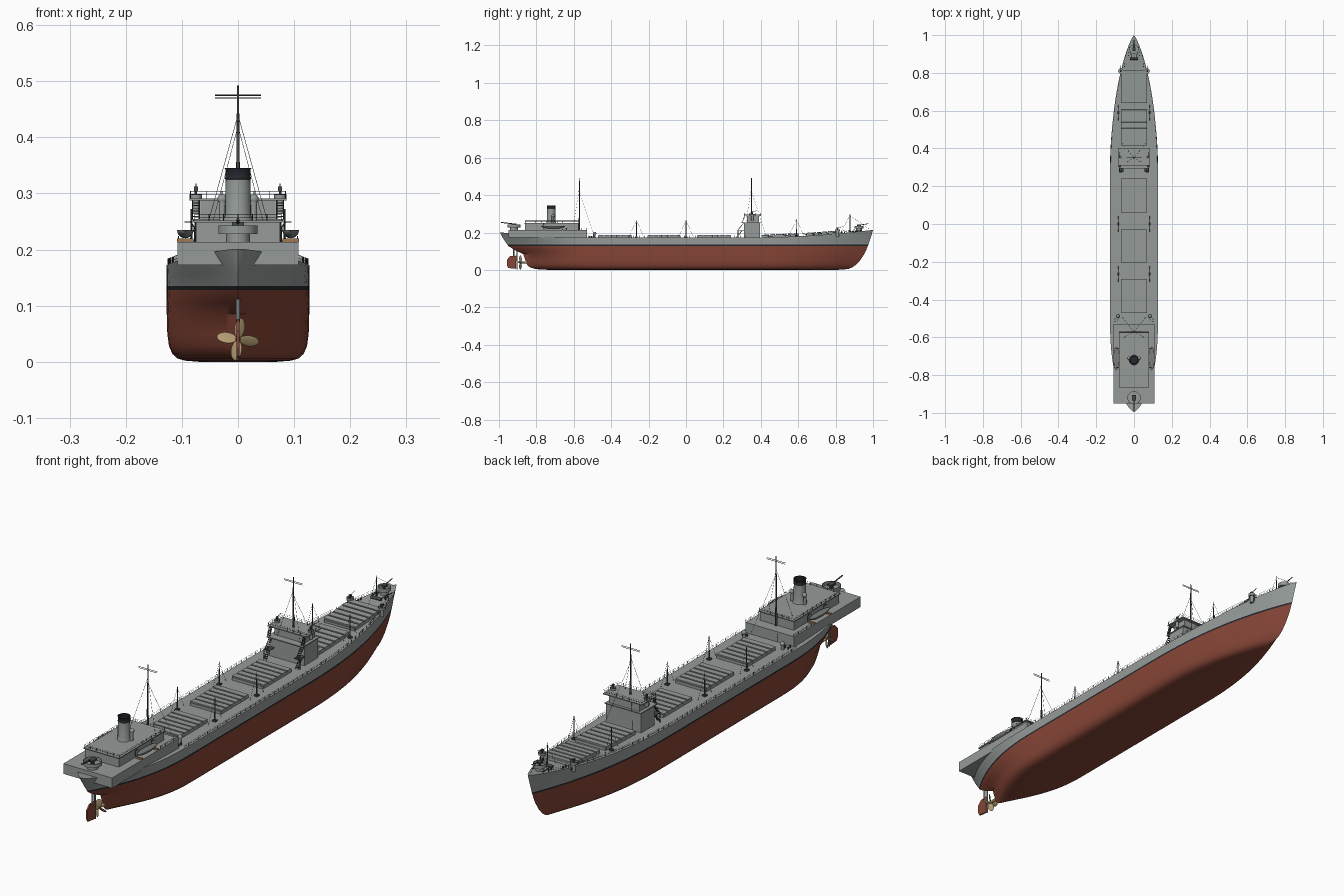
import bpy, bmesh, math
from mathutils import Matrix, Vector

if "Cube" in bpy.data.objects:
    bpy.data.objects.remove(bpy.data.objects["Cube"])

def mat(name, c):
    m = bpy.data.materials.new(name)
    m.diffuse_color = (*c, 1)
    m.use_nodes = True
    m.node_tree.nodes["Principled BSDF"].inputs["Base Color"].default_value = m.diffuse_color
    return m

GREY = mat("hull_grey", (.30, .33, .32))
RED = mat("bottom_red", (.24, .06, .038))
BLACK = mat("boot_black", (.018, .021, .027))
DARK = mat("fitting_dark", (.06, .068, .07))
MID = mat("boat_grey", (.19, .21, .205))
BRASS = mat("brass", (.45, .33, .17))
WOOD = mat("skid_wood", (.35, .19, .08))

def finish(name, bm, mats, angle=None):
    bmesh.ops.recalc_face_normals(bm, faces=bm.faces)
    me = bpy.data.meshes.new(name)
    bm.to_mesh(me)
    bm.free()
    for m in mats:
        me.materials.append(m)
    ob = bpy.data.objects.new(name, me)
    bpy.context.collection.objects.link(ob)
    if angle:
        bpy.ops.object.select_all(action='DESELECT')
        ob.select_set(True)
        bpy.context.view_layer.objects.active = ob
        bpy.ops.object.shade_smooth_by_angle(angle=math.radians(angle))
    return ob

def box(bm, x0, x1, y0, y1, z0, z1, rx=0):
    M = (Matrix.Translation(((x0+x1)/2, (y0+y1)/2, (z0+z1)/2)) @ Matrix.Rotation(rx, 4, 'X')
         @ Matrix.Diagonal((x1-x0, y1-y0, z1-z0, 1)))
    bmesh.ops.create_cube(bm, size=1, matrix=M)

def rod(bm, a, b, r, r2=None, n=6):
    a, b = Vector(a), Vector(b)
    M = Matrix.Translation((a+b)/2) @ (b-a).to_track_quat('Z', 'Y').to_matrix().to_4x4()
    bmesh.ops.create_cone(bm, cap_ends=True, segments=n, radius1=r, radius2=r if r2 is None else r2,
                          depth=(b-a).length, matrix=M)

def ball(bm, c, s, rot=Matrix()):
    M = Matrix.Translation(c) @ rot @ Matrix.Diagonal((*s, 1))
    bmesh.ops.create_uvsphere(bm, u_segments=14, v_segments=8, radius=1, matrix=M)

def lathe(bm, x, y, prof, n=20):
    rings = [[bm.verts.new((x+r*math.cos(2*math.pi*k/n), y+r*math.sin(2*math.pi*k/n), z))
              for k in range(n)] for r, z in prof]
    for A, B in zip(rings, rings[1:]):
        for k in range(n):
            bm.faces.new((A[k], A[(k+1) % n], B[(k+1) % n], B[k]))

def deck(y):
    return .172 + .042*max(0, (y-.3)/.7)**2 + .03*max(0, (-y-.5)/.5)**2

def half_breadth(y, B, ys, yb, low):
    # fuller at the deck, finer towards the keel (low = 0 at deck, 1 at keel)
    b0, s0 = .2+.1*low, -.495+.04*low
    if y > 0:
        u = min(1, max(0, (y-b0)/(yb-b0)))
        return B*(1-u**2.35)**(.8+.35*low)
    u = min(1, max(0, (s0-y)/(s0-ys)))
    return B*(1-u**(2.5-.3*low))**(.7+.5*low)

# Hull: waterlines (z, midship half breadth, stern end, bow end), last ones follow the sheer
LEVELS = [(0, .07, -.72, .80), (.002, .095, -.78, .84), (.006, .108, -.81, .87), (.014, .117, -.835, .89),
          (.028, .123, -.85, .91), (.05, .126, -.858, .93), (.085, .127, -.87, .953), (.105, .127, -.915, .963),
          (.128, .127, -.95, .972), (.135, .127, -.955, .975), (.4, .127, -.973, .985), (.7, .127, -.985, .993),
          (1, .127, -.995, 1)]
bm = bmesh.new()
N, rings = 56, []
for i in range(N+1):
    s = (1-math.cos(math.pi*i/N))/2
    side = []
    for z, B, ys, yb in LEVELS:
        y = ys+(yb-ys)*s
        low = .55*(1-z) if z > .2 else 1-.45*z/.135
        zz = .135+(deck(y)-.135)*z if z > .2 else z
        side.append((half_breadth(y, B, ys, yb, low), y, zz))
    pts = [(-x, y, z) for x, y, z in reversed(side)] + side
    rings.append([bm.verts.new(p) for p in pts])
for A, B in zip(rings, rings[1:]):
    for k in range(len(A)):
        j = (k+1) % len(A)
        bm.faces.new((A[k], A[j], B[j], B[k]))
bmesh.ops.remove_doubles(bm, verts=bm.verts, dist=1e-5)
for f in bm.faces:
    z = f.calc_center_median().z
    f.material_index = 0 if z > .1349 else 2 if z > .128 else 1
finish("hull", bm, [GREY, RED, BLACK], 35)

# Hatches: coaming with cross planks, following the sheer
co, pl = bmesh.new(), bmesh.new()
for y0, y1 in ((.64, .815), (.415, .605), (.06, .24), (-.205, -.03), (-.47, -.29)):
    slope = math.atan((deck(y1)-deck(y0))/(y1-y0))
    z = deck((y0+y1)/2)
    box(co, -.068, .068, y0, y1, z-.006, z+.011, slope)
    w = (y1-y0)/6
    for k in range(6):
        a = y0+k*w
        c = deck(y0)+(deck(y1)-deck(y0))*(k+.5)/6
        box(pl, -.07, .07, a+.003, a+w-.003, c+.009, c+.016, slope)
finish("hatch_coamings", co, [GREY])
finish("hatch_covers", pl, [GREY])

# Poop block, after house and bridge
bm = bmesh.new()
box(bm, -.108, .108, -.95, -.53, .172, .213)
finish("poop_block", bm, [GREY])
bm = bmesh.new()
box(bm, -.075, .075, -.86, -.575, .213, .248)
box(bm, -.079, .079, -.865, -.57, .248, .252)
finish("after_house", bm, [GREY])
bm = bmesh.new()
box(bm, -.077, .077, .31, .395, .165, .25)
box(bm, -.08, .08, .295, .4, .25, .254)
box(bm, -.067, .067, .325, .39, .254, .287)
box(bm, -.086, .086, .31, .402, .287, .291)
finish("bridge_house", bm, [GREY])

# Funnel
bm = bmesh.new()
lathe(bm, 0, -.72, [(.027, .25), (.023, .262), (.022, .326)], 24)
finish("funnel", bm, [GREY], 40)
bm = bmesh.new()
lathe(bm, 0, -.72, [(.022, .325), (.0235, .326), (.0225, .33), (.0225, .343), (.024, .345), (.019, .345),
                    (.019, .335), (0, .335)], 24)
finish("funnel_cap", bm, [BLACK], 40)

# Cowl vents beside funnel and bridge
bm = bmesh.new()
for s in (-1, 1):
    for x, y, z0, z1 in ((.028, -.712, .25, .29), (.085, -.49, .17, .195)):
        rod(bm, (s*x, y, z0), (s*x, y, z1), .006, n=12)
        ball(bm, (s*x, y+.002, z1), (.009, .009, .009))
finish("cowl_vents", bm, [GREY], 40)

# Masts, posts with winches, stays
ma, st, wi = bmesh.new(), bmesh.new(), bmesh.new()
for y, z0 in ((-.57, .2), (.35, .29)):
    rod(ma, (0, y, z0), (0, y, .492), .004, .0018, 10)
    for z in (.47, .475):
        rod(ma, (-.041, y, z), (.041, y, z), .001)
    for s in (-1, 1):
        rod(st, (0, y, .44), (s*.052, y-.03, .252), .0005, n=4)
        rod(st, (0, y, .42), (s*.06, y+.075, deck(y)+.02), .0005, n=4)
for y in (-.265, 0, .59):
    for s in (-1, 1):
        d = deck(y)
        rod(ma, (s*.083, y, d), (s*.083, y, d+.093), .0026, .0015, 8)
        box(wi, s*.083-.007, s*.083+.007, y-.007, y+.007, d-.002, d+.006)
        for e in (-1, 1):
            rod(st, (s*.083, y, d+.09), (s*.083, y+e*.042, d), .0005, n=4)
rod(ma, (0, .877, .195), (0, .877, .297), .0025, .0015, 8)
rod(st, (0, .877, .29), (0, .985, .215), .0005, n=4)
rod(st, (0, .877, .29), (0, .82, .19), .0005, n=4)
# Forecastle windlass, bollards and bulkhead line
rod(wi, (-.022, .875, .207), (.022, .875, .207), .006, n=12)
box(wi, -.07, .07, .818, .822, .185, .194)
for s in (-1, 1):
    for y, x in ((.9, .028), (.84, .05), (-.51, .1), (-.50, .085)):
        for e in (-.007, .007):
            rod(wi, (s*x, y+e, deck(y)-.004), (s*x, y+e, deck(y)+.009), .003, n=8)
    rod(wi, (s*.012, .88, .204), (s*.025, .94, .211), .002)
finish("masts_and_posts", ma, [DARK], 40)
finish("stays", st, [DARK])
finish("deck_gear", wi, [DARK])

# Gun tubs and guns
tu, gu = bmesh.new(), bmesh.new()
for x, y, z, r, aim in ((0, -.92, .228, .035, -1), (0, .925, .221, .025, 1), (-.07, .81, .206, .014, 1),
                        (.07, .81, .206, .014, 1), (-.075, .355, .291, .011, 1), (.075, .355, .291, .011, 1)):
    h = .015*min(1, r/.02)
    lathe(tu, x, y, [(0, z), (r, z), (r, z+h), (r*.93, z+h), (r*.93, z+.002), (0, z+.002)])
    rod(tu, (x, y, z-.028 if r < .03 else z-.016), (x, y, z), r*.6, n=12)
    rod(gu, (x, y, z), (x, y, z+.016), r*.2, n=8)
    box(gu, x-r*.3, x+r*.3, y-r*.4, y+r*.4, z+.013, z+.021)
    rod(gu, (x, y, z+.018), (x, y+aim*r*2, z+.026), max(.001, r*.07), n=8)
finish("gun_tubs", tu, [GREY], 40)
finish("guns", gu, [DARK])

# Lifeboats on skids with davits
bo, da, sk = bmesh.new(), bmesh.new(), bmesh.new()
for s in (-1, 1):
    ball(bo, (s*.094, -.71, .234), (.015, .062, .014))
    for y in (-.76, -.66):
        box(sk, s*.094-.015, s*.094+.015, y-.003, y+.003, .213, .22)
        P = [(s*.077, y, .213), (s*.078, y, .24), (s*.085, y, .249), (s*.095, y, .249)]
        for a, b in zip(P, P[1:]):
            rod(da, a, b, .0012)
bmesh.ops.bisect_plane(bo, geom=bo.verts[:]+bo.edges[:]+bo.faces[:], plane_co=(0, 0, .2345),
                       plane_no=(0, 0, 1), clear_outer=True)
bmesh.ops.holes_fill(bo, edges=[e for e in bo.edges if e.is_boundary])
finish("lifeboats", bo, [MID], 40)
finish("davits", da, [DARK])
finish("boat_skids", sk, [WOOD])

# Stairs and landings behind the bridge
bm = bmesh.new()
for s in (-1, 1):
    for x, a, b in ((.07, (.27, .172), (.3, .21)), (.07, (.275, .21), (.31, .252)), (.075, (.3, .254), (.315, .288))):
        for e in (-.006, .006):
            rod(bm, (s*x+e, *a), (s*x+e, *b), .0011, n=4)
        for k in range(1, 7):
            y, z = (a[i]+(b[i]-a[i])*k/7 for i in (0, 1))
            box(bm, s*x-.006, s*x+.006, y-.003, y+.003, z-.0007, z+.0007)
    box(bm, s*.068-.012, s*.068+.012, .275, .31, .208, .211)
    rod(bm, (s*.08, .278, .17), (s*.08, .278, .21), .0015)
finish("stairs", bm, [DARK])

# Railings along the deck edges and house tops
bm = bmesh.new()
def rail(pts, h=.012):
    for a, b in zip(pts, pts[1:]):
        a, b = Vector(a), Vector(b)
        n = max(1, round((b-a).length/.028))
        up = Vector((0, 0, h))
        for k in range(n+1):
            p = a.lerp(b, k/n)
            rod(bm, p, p+up, .0008, n=4)
        for f in (.5, 1):
            rod(bm, a+up*f, b+up*f, .0004, n=4)
for s in (-1, 1):
    ys = [-.52+.06*k for k in range(25)]
    rail([(s*(half_breadth(y, .127, -.995, 1, 0)-.002), y, deck(y)) for y in ys])
    rail([(s*.106, -.53, .213), (s*.106, -.64, .213)], .011)
    rail([(0, -.86, .252), (s*.077, -.86, .252), (s*.077, -.573, .252), (0, -.573, .252)], .011)
    rail([(0, .312, .291), (s*.085, .312, .291), (s*.085, .4, .291), (0, .4, .291)], .013)
finish("railings", bm, [DARK])

# Propeller, shaft, rudder and post
bm = bmesh.new()
for k in range(4):
    M = (Matrix.Rotation(math.radians(90*k+8), 4, 'Y') @ Matrix.Translation((0, 0, .02))
         @ Matrix.Rotation(math.radians(35), 4, 'Z'))
    ball(bm, (0, -.885, .04), (1, 1, 1), M @ Matrix.Diagonal((.012, .0018, .018, 1)))
rod(bm, (0, -.897, .04), (0, -.85, .04), .004, .006, 12)
finish("propeller", bm, [BRASS], 40)
bm = bmesh.new()
prof = [(-.95, .01), (-.91, .006), (-.906, .076), (-.94, .074), (-.957, .055), (-.957, .025)]
f = bm.faces.new([bm.verts.new((-.003, y, z)) for y, z in prof])
r = bmesh.ops.extrude_face_region(bm, geom=[f])
bmesh.ops.translate(bm, vec=(.006, 0, 0), verts=[v for v in r['geom'] if isinstance(v, bmesh.types.BMVert)])
finish("rudder", bm, [RED])
bm = bmesh.new()
rod(bm, (0, -.92, .07), (0, -.92, .115), .004, n=10)
rod(bm, (0, -.904, .003), (0, -.904, .1), .003, n=8)
finish("rudder_post", bm, [MID], 40)
